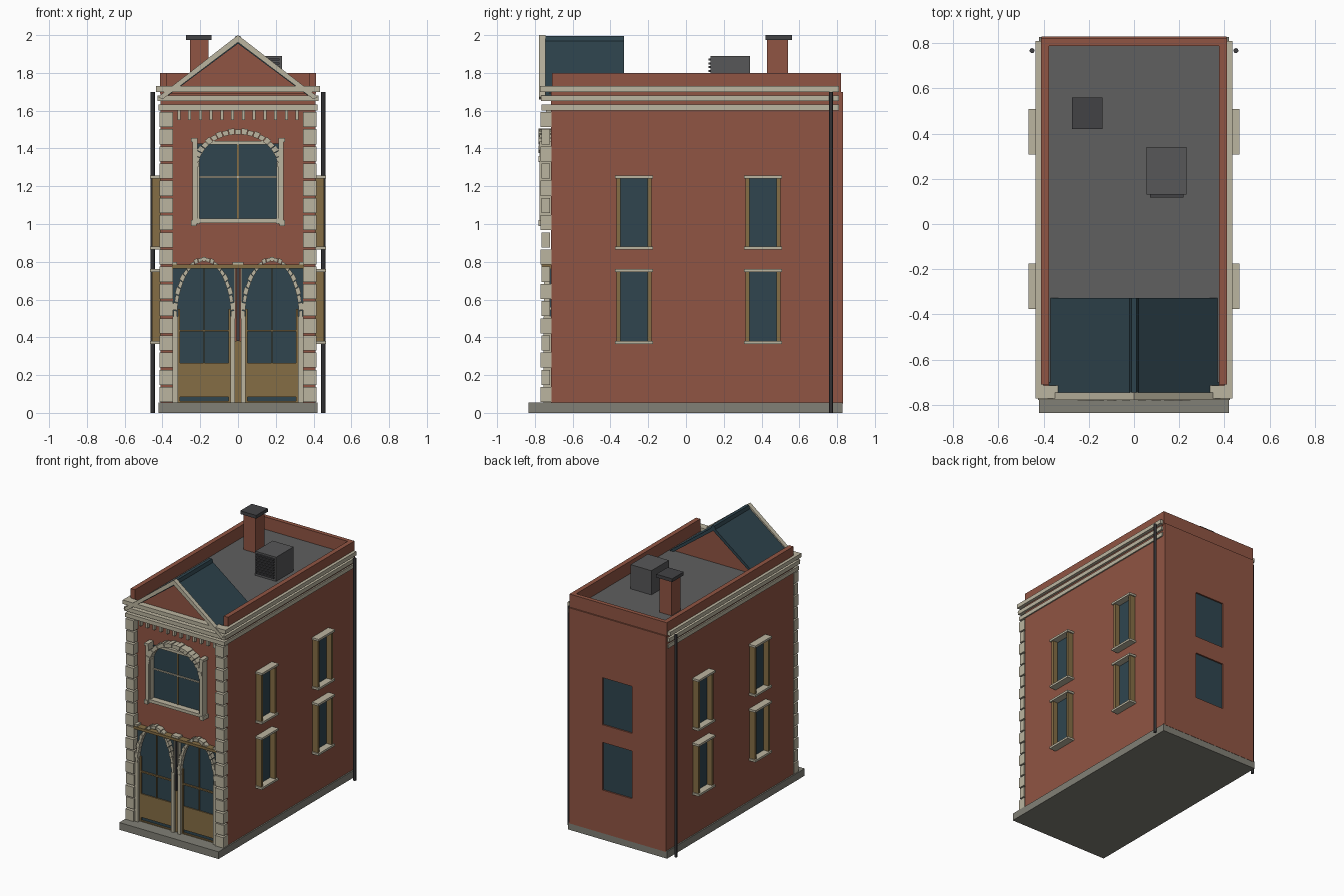
import bpy, bmesh
from math import sin, cos, pi

cube = bpy.data.objects.get("Cube")
if cube:
    bpy.data.objects.remove(cube, do_unlink=True)


def material(name, r, g, b):
    m = bpy.data.materials.new(name)
    m.use_nodes = True
    m.diffuse_color = (r, g, b, 1)
    m.node_tree.nodes["Principled BSDF"].inputs["Base Color"].default_value = (r, g, b, 1)
    return m


brick = material("red brick", .28, .09, .056)
stone = material("pale stone", .50, .46, .35)
plinth_grey = material("plinth grey", .22, .215, .18)
roof_grey = material("roof grey", .115, .115, .115)
unit_grey = material("unit grey", .095, .095, .098)
metal = material("dark metal", .055, .055, .06)
wood = material("ochre wood", .235, .155, .06)
glass = material("blue glass", .029, .06, .078)
slate = material("blue slate", .027, .056, .073)


# A part is an x-z outline pushed from y0 to y1; an object is a list of parts
def box(x0, x1, y0, y1, z0, z1):
    return [(x0, z0), (x1, z0), (x1, z1), (x0, z1)], y0, y1


def mirrored(parts):
    return parts + [([(-x, z) for x, z in pts], y0, y1) for pts, y0, y1 in parts]


def build(name, mat, parts):
    bm = bmesh.new()
    for pts, y0, y1 in parts:
        a = [bm.verts.new((x, y0, z)) for x, z in pts]
        b = [bm.verts.new((x, y1, z)) for x, z in pts]
        bm.faces.new(a)
        bm.faces.new(b[::-1])
        for i in range(len(a)):
            j = (i + 1) % len(a)
            bm.faces.new((a[j], a[i], b[i], b[j]))
    bmesh.ops.recalc_face_normals(bm, faces=bm.faces)
    me = bpy.data.meshes.new(name)
    bm.to_mesh(me)
    bm.free()
    ob = bpy.data.objects.new(name, me)
    bpy.context.collection.objects.link(ob)
    if mat:
        me.materials.append(mat)
    return ob


def arch(cx, cz, rx, rz, thick, n, y0, y1):
    """Ring of wedge stones, every other one standing slightly proud."""
    parts = []
    for i in range(n):
        t0, t1 = pi * (i + .04) / n, pi * (i + .96) / n
        out = thick + .005 * (i % 2)
        pts = [(cx + (rx + d) * cos(t), cz + (rz + d) * sin(t))
               for d, t in ((0, t0), (out, t0), (out, t1), (0, t1))]
        parts.append((pts, y0 - .005 * (i % 2), y1))
    return parts


WALL = -.715
FLOORS = ((.38, .745), (.88, 1.24))

# Plinth and brick body with recessed rear windows
build("plinth", plinth_grey, [box(-.42, .42, -.835, .828, 0, .055)])
body = build("brick_body", brick, [box(-.41, .41, WALL, .83, .05, 1.7)])
cutter = build("rear_window_cutter", None,
               [box(-.125, .125, .815, .9, z0, z1) for z0, z1 in FLOORS])
cutter.hide_render = True
cutter.hide_viewport = True
cutter.display_type = 'WIRE'
mod = body.modifiers.new("rear openings", 'BOOLEAN')
mod.object = cutter
mod.solver = 'EXACT'
bpy.context.view_layer.objects.active = body
body.select_set(True)
bpy.ops.object.modifier_apply(modifier=mod.name)
bpy.data.objects.remove(cutter, do_unlink=True)
build("rear_window_glass", glass,
      [box(-.125, .125, .814, .819, z0, z1) for z0, z1 in FLOORS])

# Flat roof and parapet
build("flat_roof", roof_grey, [box(-.378, .378, -.70, .79, 1.69, 1.705)])
build("parapet", brick, mirrored([box(.376, .412, -.71, .82, 1.69, 1.8)])
      + [box(-.376, .376, .788, .82, 1.69, 1.8)])

# Cornice bands on the front and both sides
bands = []
for z, x in ((1.70, .435), (1.65, .427), (1.602, .42)):
    bands += mirrored([box(.40, x, WALL, .81, z, z + .03)])
    bands.append(box(-x, x, x * -.5 - .555, WALL, z, z + .03))
build("cornice_bands", stone, bands)

# Dentils under the cornice
build("dentils", stone, [box(x - .008, x + .008, -.74, WALL, 1.55, 1.602)
                         for x in [(i - 5.5) * .057 for i in range(12)]])

# Corner quoins
quoins = []
for i in range(17):
    z = .057 + i * .091
    quoins.append(box(.345, .415, -.77 + .006 * (i % 2), -.712 - .008 * (i % 2), z, z + .08))
build("corner_quoins", stone, mirrored(quoins))

# Front gable, its slate roof and the stone verge
build("gable_wall", brick, [([(-.38, 1.69), (.38, 1.69), (0, 1.97)], -.725, -.345)])
build("gable_roof", slate, mirrored(
    [([(0, 1.955), (.376, 1.675), (.376, 1.70), (0, 1.985)], -.745, -.328)]))
build("gable_ridge", slate, [([(-.02, 1.97), (.02, 1.97), (.012, 1.995), (-.012, 1.995)], -.745, -.328)])
build("gable_verge", stone, mirrored(
    [([(0, 1.962), (.40, 1.66), (.424, 1.672), (0, 2.0)], -.778, -.745)]))

# Chimney
build("chimney_shaft", brick, [box(-.255, -.155, .43, .54, 1.70, 1.976)])
build("chimney_cap", metal, [box(-.275, -.14, .42, .56, 1.975, 2.0)])

# Rooftop air unit with slatted grille
build("air_unit", unit_grey, [box(.055, .232, .13, .34, 1.70, 1.89)])
build("air_unit_grille", metal, [box(.07, .22, .118, .131, z, z + .011)
                                 for z in [1.725 + .02 * i for i in range(8)]])

# Side windows: glass, timber jambs, stone sills and lintels
panes, jambs, ledges = [], [], []
for y in (-.275, .408):
    for z0, z1 in FLOORS:
        panes.append(box(.405, .414, y - .078, y + .078, z0, z1))
        for s in (-1, 1):
            a, b = sorted((y + s * .072, y + s * .092))
            jambs.append(box(.405, .455, a, b, z0, z1))
        for z in (z0 - .015, z1):
            ledges.append(box(.405, .466, y - .1, y + .1, z, z + .016))
build("side_window_glass", glass, mirrored(panes))
build("side_window_jambs", wood, mirrored(jambs))
build("side_window_ledges", stone, mirrored(ledges))

# Upper front window
build("upper_window_glass", glass, [box(-.215, .215, -.723, WALL, 1.02, 1.425)])
build("upper_window_surround", stone, mirrored([
    box(.215, .24, -.775, WALL, 1.0, 1.44),
    box(.205, .222, -.765, WALL, 1.0, 1.33),
    box(.215, .248, -.78, WALL, 1.435, 1.455),
    box(.22, .25, -.78, WALL, .99, 1.02)])
    + [box(-.215, .215, -.77, WALL, 1.005, 1.028),
       box(-.17, .17, -.735, WALL, 1.42, 1.44),
       box(-.215, .215, -.732, WALL, 1.243, 1.253)])
build("upper_window_mullion", wood, [box(-.004, .004, -.73, WALL, 1.02, 1.425)])
build("upper_window_arch", stone, arch(0, 1.30, .21, .175, .027, 21, -.775, WALL))

# Shopfront: two glazed bays with timber doors, bars and beam
build("shop_glass", glass, mirrored([box(.015, .345, -.722, WALL, .055, .77)]))
build("shop_door_panels", wood, mirrored([box(.05, .31, -.73, WALL, .085, .265)]))
build("shop_glazing_bars", wood, mirrored([
    box(.045, .315, -.735, WALL, .43, .44),
    box(.177, .183, -.732, WALL, .265, .77),
    box(.04, .05, -.735, WALL, .055, .55),
    box(.308, .318, -.735, WALL, .055, .55),
    box(.04, .318, -.735, WALL, .05, .062)]))
build("shop_beam", wood, [box(-.35, .35, -.765, WALL, .765, .785)])
build("shop_arches", stone, mirrored(arch(.18, .5, .143, .302, .02, 23, -.752, WALL)))
build("shop_pilasters", stone, mirrored([
    box(.318, .346, -.755, WALL, .055, .51),
    box(.015, .04, -.755, WALL, .055, .51),
    box(.012, .022, -.75, WALL, .5, .77),
    box(.322, .345, -.76, WALL, .785, .80)])
    + [box(-.03, .03, -.76, WALL, .785, .80)])
build("shop_centre_post", metal, [box(-.008, .008, -.752, WALL, .38, .765)])
build("shop_centre_panel", wood, [box(-.015, .015, -.735, WALL, .055, .38)])

# Downpipes near the rear corners
for side, x in (("left", .451), ("right", -.451)):
    bpy.ops.mesh.primitive_cylinder_add(vertices=12, radius=.011, depth=1.7, location=(x, .767, .85))
    pipe = bpy.context.object
    pipe.name = side + "_downpipe"
    pipe.data.materials.append(metal)
    bpy.ops.object.shade_smooth_by_angle()
